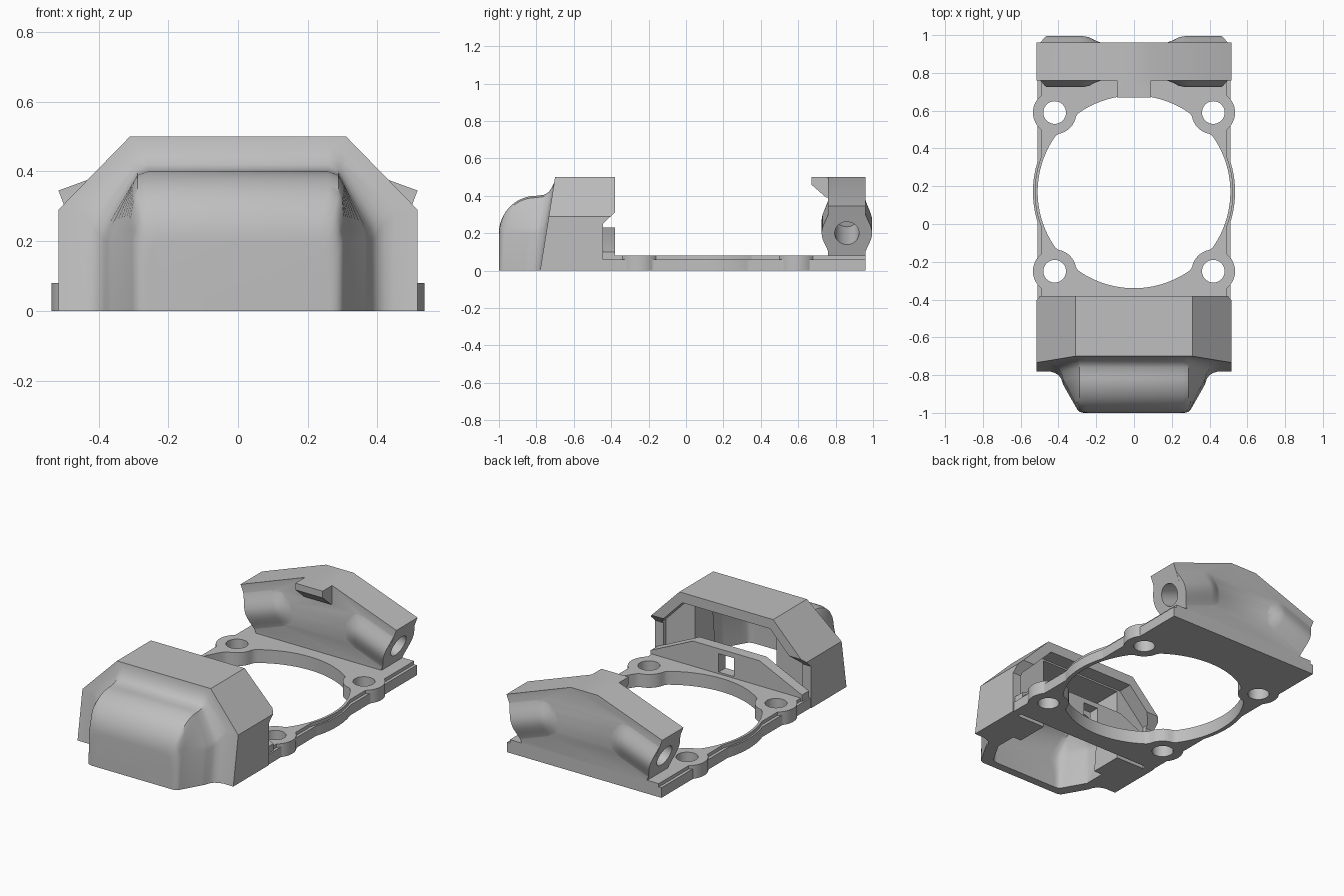
import bpy, bmesh, math
from mathutils import Matrix, Vector

if "Cube" in bpy.data.objects:
    bpy.data.objects.remove(bpy.data.objects["Cube"])

grey = bpy.data.materials.new("plain grey")
grey.use_nodes = True
COLOUR = (0.52, 0.52, 0.52, 1)
grey.diffuse_color = COLOUR
for node in grey.node_tree.nodes:
    if node.type == 'BSDF_PRINCIPLED':
        node.inputs["Base Color"].default_value = COLOUR


def finish(name, bm):
    bmesh.ops.recalc_face_normals(bm, faces=bm.faces)
    mesh = bpy.data.meshes.new(name)
    bm.to_mesh(mesh)
    bm.free()
    mesh.materials.clear()
    mesh.materials.append(grey)
    ob = bpy.data.objects.new(name, mesh)
    bpy.context.collection.objects.link(ob)
    return ob


def skin(name, rings):
    """Closed solid through a list of equal-length point rings."""
    bm = bmesh.new()
    loops = [[bm.verts.new(p) for p in ring] for ring in rings]
    for a, b in zip(loops, loops[1:]):
        for i in range(len(a)):
            j = (i + 1) % len(a)
            bm.faces.new((a[i], a[j], b[j], b[i]))
    bm.faces.new(loops[0])
    bm.faces.new(loops[-1])
    return finish(name, bm)


def prism(name, pts, axis, lo, hi):
    """Extrude a profile along x (points are y, z) or y (points are x, z)."""
    def place(t):
        return [(t, u, v) if axis == 'x' else (u, t, v) for u, v in pts]
    return skin(name, [place(lo), place(hi)])


def rod(name, start, direction, length, radius):
    d = Vector(direction).normalized()
    bm = bmesh.new()
    bmesh.ops.create_cone(bm, cap_ends=True, segments=48, radius1=radius,
                          radius2=radius, depth=length)
    spin = d.to_track_quat('Z', 'Y').to_matrix().to_4x4()
    bm.transform(Matrix.Translation(Vector(start) + d * length / 2) @ spin)
    return finish(name, bm)


def slab(name, loops, z0, z1):
    """Flat plate from an outline and holes, filled as a 2D curve."""
    curve = bpy.data.curves.new(name, 'CURVE')
    curve.dimensions, curve.fill_mode = '2D', 'BOTH'
    curve.extrude = (z1 - z0) / 2
    for loop in loops:
        spline = curve.splines.new('POLY')
        spline.points.add(len(loop) - 1)
        for point, (x, y) in zip(spline.points, loop):
            point.co = (x, y, 0, 1)
        spline.use_cyclic_u = True
    ob = bpy.data.objects.new(name, curve)
    bpy.context.collection.objects.link(ob)
    bpy.context.view_layer.update()
    filled = ob.evaluated_get(bpy.context.evaluated_depsgraph_get())
    mesh = bpy.data.meshes.new_from_object(filled)
    bpy.data.objects.remove(ob)
    bm = bmesh.new()
    bm.from_mesh(mesh)
    bpy.data.meshes.remove(mesh)
    bmesh.ops.remove_doubles(bm, verts=bm.verts, dist=1e-5)
    bmesh.ops.translate(bm, verts=bm.verts, vec=(0, 0, (z0 + z1) / 2))
    return finish(name, bm)


def combine(target, other, operation):
    mod = target.modifiers.new("combine", 'BOOLEAN')
    mod.operation, mod.solver, mod.object = operation, 'EXACT', other
    mod.use_hole_tolerant = True
    bpy.context.view_layer.objects.active = target
    bpy.ops.object.modifier_apply(modifier=mod.name)
    bpy.data.objects.remove(other)


def add(target, other):
    combine(target, other, 'UNION')


def cut(target, other):
    combine(target, other, 'DIFFERENCE')


def mirrored(half):
    return half + [(-x, z) for x, z in reversed(half)]


# Base plate: straight sides, a ring bulge, four ears, a round opening
CENTRE, EAR = 0.17, 0.115
ears = [Vector((x, y)) for x in (-0.42, 0.42) for y in (-0.25, 0.59)]


def circle(c, r, n):
    return [(c[0] + r * math.cos(math.tau * i / n), c[1] + r * math.sin(math.tau * i / n))
            for i in range(n)]


def chord(x, y, radius):
    return x + math.sqrt(max(0, radius ** 2 - y ** 2)) if abs(y) < radius else 0


def outline(side, ring, y0, y1, n=240):
    ys = [y0 + (y1 - y0) * i / n for i in range(n + 1)]
    return mirrored([(max([side, chord(0, y - CENTRE, ring)] +
                          [chord(e.x, y - e.y, EAR) for e in ears if e.x > 0]), y) for y in ys])


def opening(n=192):
    loop = []
    for x, y in circle((0, 0), 1, n):
        d, r = Vector((x, y)), 0.51
        for e in ears:
            e = e - Vector((0, CENTRE))
            along = d.dot(e)
            inside = along ** 2 - e.length_squared + EAR ** 2
            if along > 0 and inside > 0:
                r = min(r, along - math.sqrt(inside))
        loop.append((x * r, CENTRE + y * r))
    return loop


holes = [opening()] + [circle(e, 0.06, 40) for e in ears]
plate = slab("base_plate", [outline(0.51, 0.535, -0.445, 0.96)] + holes, 0, 0.06)
step = slab("plate_upper_step", [outline(0.492, 0.525, -0.44, 0.96)] + holes, 0.06, 0.08)

# Rear bracket with a centre lip and two slanted screw bosses
bracket = prism("rear_bracket", mirrored([(0.41, 0.07), (0.515, 0.345), (0.09, 0.5)]),
                'y', 0.76, 0.96)
add(bracket, prism("lip", [(0.67, 0.5), (0.67, 0.46), (0.75, 0.39), (0.8, 0.39), (0.8, 0.5)],
                   'x', -0.09, 0.09))


def boss_ring(start, inward, up, along, bulge):
    """Cross-section that swells softly out of both bracket faces."""
    half = []
    for i in range(17):
        u = -0.14 + 0.0175 * i
        half.append((0.094 + bulge * (0.5 + 0.5 * math.cos(math.pi * u / 0.14)), u))
    return [start + inward * along + up * u + Vector((0, w, 0)) for w, u in mirrored(half)]


for s in (1, -1):
    inward = Vector((-0.94 * s, 0, 0.34)).normalized()
    up = Vector((0.34 * s, 0, 0.94)).normalized()
    start = Vector((0.46 * s, 0.86, 0.2))
    stations = [(0, 0.041), (0.2, 0.041), (0.23, 0.036), (0.26, 0.02), (0.29, 0.007), (0.31, 0.0)]
    add(bracket, skin("boss", [boss_ring(start, inward, up, a, b) for a, b in stations]))
    cut(bracket, rod("boss_hole", start - inward * 0.1, inward, 0.38, 0.065))


# Front housing: chamfered block with a leaning front wall
def block_ring(y, lean):
    half = [(0.515, 0), (0.515, 0.29), (0.31, 0.5)]
    return [(x, y + lean * z, z) for x, z in mirrored(half)]


housing = skin("front_housing", [block_ring(-0.78, 0.16), block_ring(-0.38, 0)])

# Counterbored screw hole on each side
for s in (1, -1):
    cut(housing, rod("counterbore", (0.6 * s, -0.61, 0.2), (-s, 0, 0), 0.15, 0.095))
    cut(housing, rod("side_hole", (0.6 * s, -0.61, 0.2), (-s, 0, 0), 0.5, 0.062))

# Open back: side notch, shallow arch and deeper main hollow
cut(housing, prism("undercut", [(-0.445, -0.1), (-0.445, 0.25), (-0.36, 0.33), (-0.36, -0.1)],
                   'x', -0.7, 0.7))
cut(housing, prism("arch", mirrored([(0.46, -0.1), (0.46, 0.265), (0.29, 0.44)]),
                   'y', -0.47, -0.3))
cut(housing, prism("main_hollow", mirrored([(0.27, -0.1), (0.27, 0.43)]), 'y', -0.68, -0.3))


# Rounded nose that flares into the housing
def nose_ring(y, lean, w, h, d=0.0):
    w, h, y = w - d, h - d, y + d
    t = min(0.28 - d, w - 0.03)
    shoulder = min(0.23 + max(0, h - 0.4), h - 0.06)
    half = [(w, -d), (w, shoulder - 0.03), (w - 0.006, shoulder),
            (t + 0.02, h - 0.03), (t + 0.008, h - 0.01), (t - 0.02, h)]
    return [(x, y + lean * z, z) for x, z in mirrored(half)]


arc = []
for i in range(16):
    a = math.radians(6 * i)
    h, lean = 0.2 + 0.2 * math.sin(a), 0.125 * math.sin(a) ** 2
    y = -0.8 - 0.2 * math.cos(a) - lean * h
    arc.append((y, lean, 0.29 + 0.57 * (y + 1) - 0.03 * max(0, 1 - i / 5) ** 2, h))
flare = [(-0.82, 0.15, 0.385, 0.405), (-0.80, 0.16, 0.40, 0.42),
         (-0.788, 0.16, 0.42, 0.445), (-0.779, 0.16, 0.45, 0.475),
         (-0.75, 0.16, 0.45, 0.475)]
add(housing, skin("nose", [nose_ring(*r) for r in arc + flare]))
hollow = arc + [(-0.72, 0.1, 0.375, 0.4)]
cut(housing, skin("nose_hollow", [nose_ring(*r, d=0.05) for r in hollow]))

# Low panel with a square window between plate and housing
panel = prism("inner_panel", mirrored([(0.5, 0.06), (0.5, 0.1), (0.22, 0.23)]),
              'y', -0.445, -0.38)
cut(panel, prism("window", mirrored([(0.05, 0.09), (0.05, 0.2)]), 'y', -0.6, -0.2))

# Smooth the round surfaces and keep the edges sharp
bpy.ops.object.select_all(action='DESELECT')
for part in (plate, step, bracket, housing, panel):
    part.select_set(True)
bpy.context.view_layer.objects.active = plate
bpy.ops.object.shade_smooth_by_angle(angle=math.radians(35))
